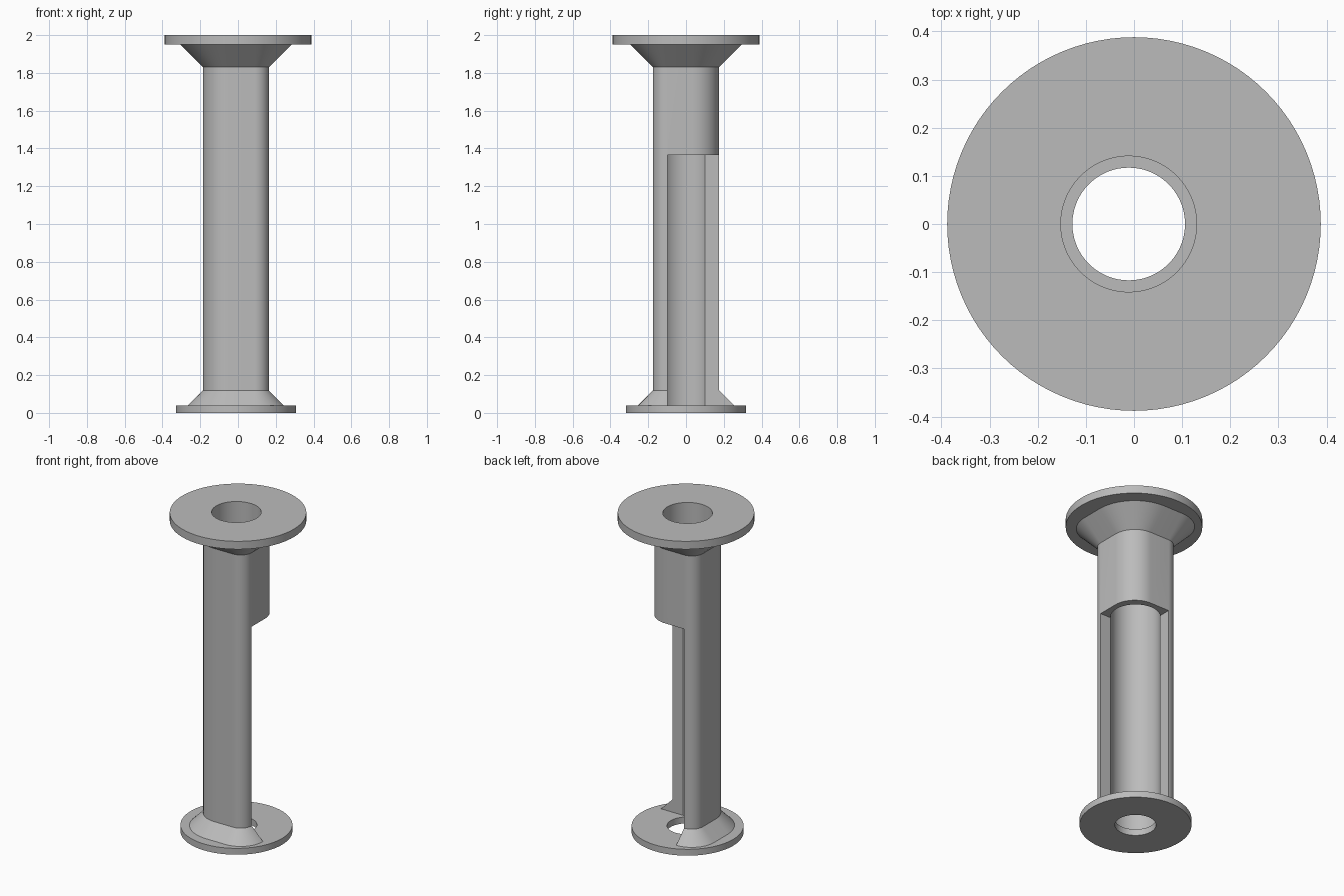
import bpy
import bmesh
import math

cube = bpy.data.objects.get("Cube")
if cube:
    bpy.data.objects.remove(cube, do_unlink=True)

AXIS_X = -0.011      # bore axis, slightly off the centre of the upper flange
HALF = 0.1755        # half width of the column
BORE = 0.141
SLOT = -0.099        # slot walls, relative to the bore axis
SLOT_TOP = 1.366

grey = bpy.data.materials.new("plain_grey")
grey.use_nodes = True
colour = (0.5, 0.5, 0.5, 1)
grey.diffuse_color = colour
grey.node_tree.nodes["Principled BSDF"].inputs["Base Color"].default_value = colour


def loft(name, rings, closed=False):
    """Skin rings of equal length; cap the ends, or join last to first."""
    bm = bmesh.new()
    loops = [[bm.verts.new(p) for p in ring] for ring in rings]
    pairs = list(zip(loops, loops[1:]))
    if closed:
        pairs.append((loops[-1], loops[0]))
    else:
        bm.faces.new(loops[0])
        bm.faces.new(loops[-1])
    for a, b in pairs:
        for i in range(len(a)):
            j = (i + 1) % len(a)
            bm.faces.new((a[i], a[j], b[j], b[i]))
    bmesh.ops.recalc_face_normals(bm, faces=bm.faces)
    mesh = bpy.data.meshes.new(name)
    bm.to_mesh(mesh)
    bm.free()
    mesh.materials.append(grey)
    obj = bpy.data.objects.new(name, mesh)
    bpy.context.collection.objects.link(obj)
    return obj


def circle(r, z, cx, n=96):
    return [(cx + r * math.cos(i * math.tau / n), r * math.sin(i * math.tau / n), z)
            for i in range(n)]


def rounded_square(offset, z, steps=16):
    """Square with two wide and two tight opposite corners, grown by offset."""
    points = []
    for k in range(4):
        radius = 0.142 if k % 2 == 0 else 0.076
        mid = math.radians(45 + 90 * k)
        cx = math.copysign(HALF - radius, math.cos(mid))
        cy = math.copysign(HALF - radius, math.sin(mid))
        for s in range(steps + 1):
            a = math.radians(90 * k + 90 * s / steps)
            points.append((AXIS_X + cx + (radius + offset) * math.cos(a),
                           cy + (radius + offset) * math.sin(a), z))
    return points


def select_only(obj):
    bpy.ops.object.select_all(action='DESELECT')
    obj.select_set(True)
    bpy.context.view_layer.objects.active = obj


def cut(obj, cutter):
    cutter.hide_render = True
    mod = obj.modifiers.new("cut", 'BOOLEAN')
    mod.operation = 'DIFFERENCE'
    mod.solver = 'EXACT'
    mod.object = cutter
    select_only(obj)
    bpy.ops.object.modifier_apply(modifier=mod.name)
    bpy.data.objects.remove(cutter, do_unlink=True)


def flange(name, cx, radius, hole, z0, z1):
    return loft(name, [circle(hole, z0, AXIS_X), circle(radius, z0, cx),
                       circle(radius, z1, cx), circle(hole, z1, AXIS_X)], closed=True)


# Column with flared ends
column = loft("column", [rounded_square(0.078, 0.04), rounded_square(0, 0.118),
                         rounded_square(0, 1.83), rounded_square(0.12, 1.95)])

# Bore through the column
cut(column, loft("bore_cutter", [circle(BORE, -0.1, AXIS_X), circle(BORE, 2.1, AXIS_X)]))

# Corner slot open to the back and the side
low, high = AXIS_X + SLOT, 1
cut(column, loft("slot_cutter", [[(low, SLOT, z), (high, SLOT, z), (high, high, z), (low, high, z)]
                                 for z in (-0.1, SLOT_TOP)]))

# End flanges
base = flange("base_flange", AXIS_X, 0.318, 0.117, 0, 0.04)
top = flange("top_flange", 0, 0.388, BORE, 1.95, 2)

for part in (column, base, top):
    select_only(part)
    bpy.ops.object.shade_smooth_by_angle(angle=math.radians(28))
